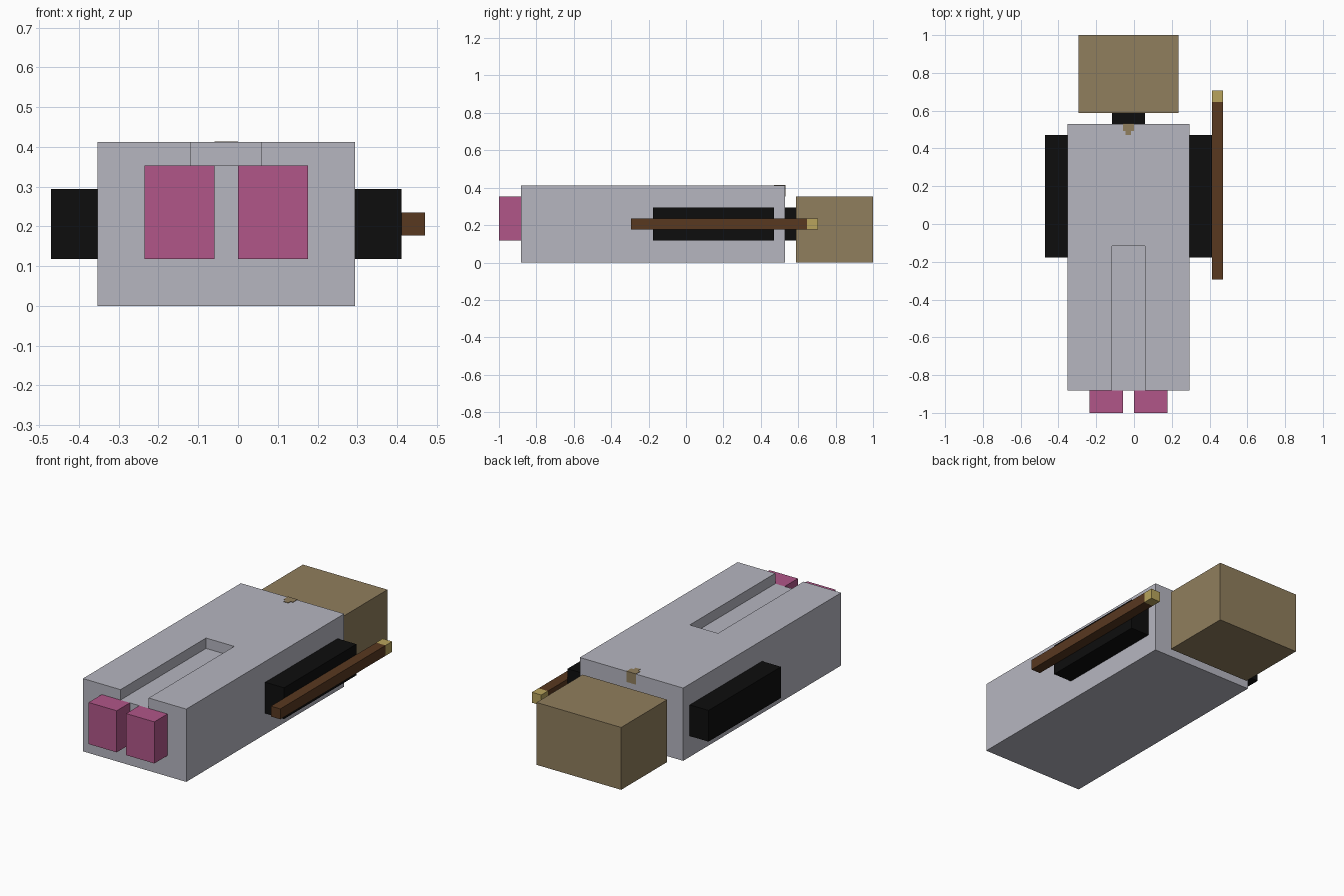
import bpy
import bmesh
from mathutils import Vector

default = bpy.data.objects.get("Cube")
if default:
    bpy.data.objects.remove(default, do_unlink=True)

U = 2 / 34  # one block of the modelling grid


def material(name, rgb):
    """Flat material from 0-255 sRGB values."""
    lin = [((c / 255 + 0.055) / 1.055) ** 2.4 if c > 10 else c / 255 / 12.92 for c in rgb]
    mat = bpy.data.materials.new(name)
    mat.use_nodes = True
    mat.diffuse_color = (*lin, 1)
    bsdf = next(n for n in mat.node_tree.nodes if n.type == 'BSDF_PRINCIPLED')
    bsdf.inputs["Base Color"].default_value = (*lin, 1)
    return mat


grey = material("robe grey", (182, 182, 192))
tan = material("head tan", (144, 126, 93))
pink = material("foot pink", (177, 86, 137))
black = material("black", (13, 13, 13))
brown = material("wood brown", (88, 56, 32))
gold = material("tip gold", (184, 164, 92))


def box(name, x, y, z, mat):
    """Box spanning the given (min, max) ranges, in grid blocks."""
    lo, hi = Vector((x[0], y[0], z[0])), Vector((x[1], y[1], z[1]))
    bm = bmesh.new()
    bmesh.ops.create_cube(bm, size=1)
    for v in bm.verts:
        v.co = Vector([(lo[i] + hi[i]) / 2 + v.co[i] * (hi[i] - lo[i]) for i in range(3)]) * U
    mesh = bpy.data.meshes.new(name)
    bm.to_mesh(mesh)
    bm.free()
    mesh.materials.append(mat)
    obj = bpy.data.objects.new(name, mesh)
    bpy.context.collection.objects.link(obj)
    return obj


# Body with a shallow slot open at the foot end
body = box("body", (-6, 5), (-15, 9), (0, 7), grey)
cutter = box("slot_cutter", (-2, 1), (-16, -2), (6, 8), grey)
cutter.hide_render = True
cut = body.modifiers.new("slot", 'BOOLEAN')
cut.operation, cut.solver, cut.object = 'DIFFERENCE', 'EXACT', cutter
bpy.context.view_layer.objects.active = body
bpy.ops.object.modifier_apply(modifier=cut.name)
bpy.data.objects.remove(cutter, do_unlink=True)

# Head and neck
box("neck", (-2, 1), (9, 10), (2, 5), black)
box("head", (-5, 4), (10, 17), (0, 6), tan)

# Clasp set into the collar edge, just proud of the body
box("clasp", (-1, 0), (8.35, 9.04), (6, 7.04), tan)
box("clasp_point", (-0.75, -0.25), (8, 8.35), (6, 7.04), tan)

# Arms and feet
for side, arm_x, foot_x in (("right", (-8, -6), (-4, -1)), ("left", (5, 7), (0, 3))):
    box(side + "_arm", arm_x, (-3, 8), (2, 5), black)
    box(side + "_foot", foot_x, (-17, -15), (2, 6), pink)

# Staff held on the left side
box("staff", (7, 8), (-5, 11), (3, 4), brown)
box("staff_tip", (7, 8), (11, 12), (3, 4), gold)
